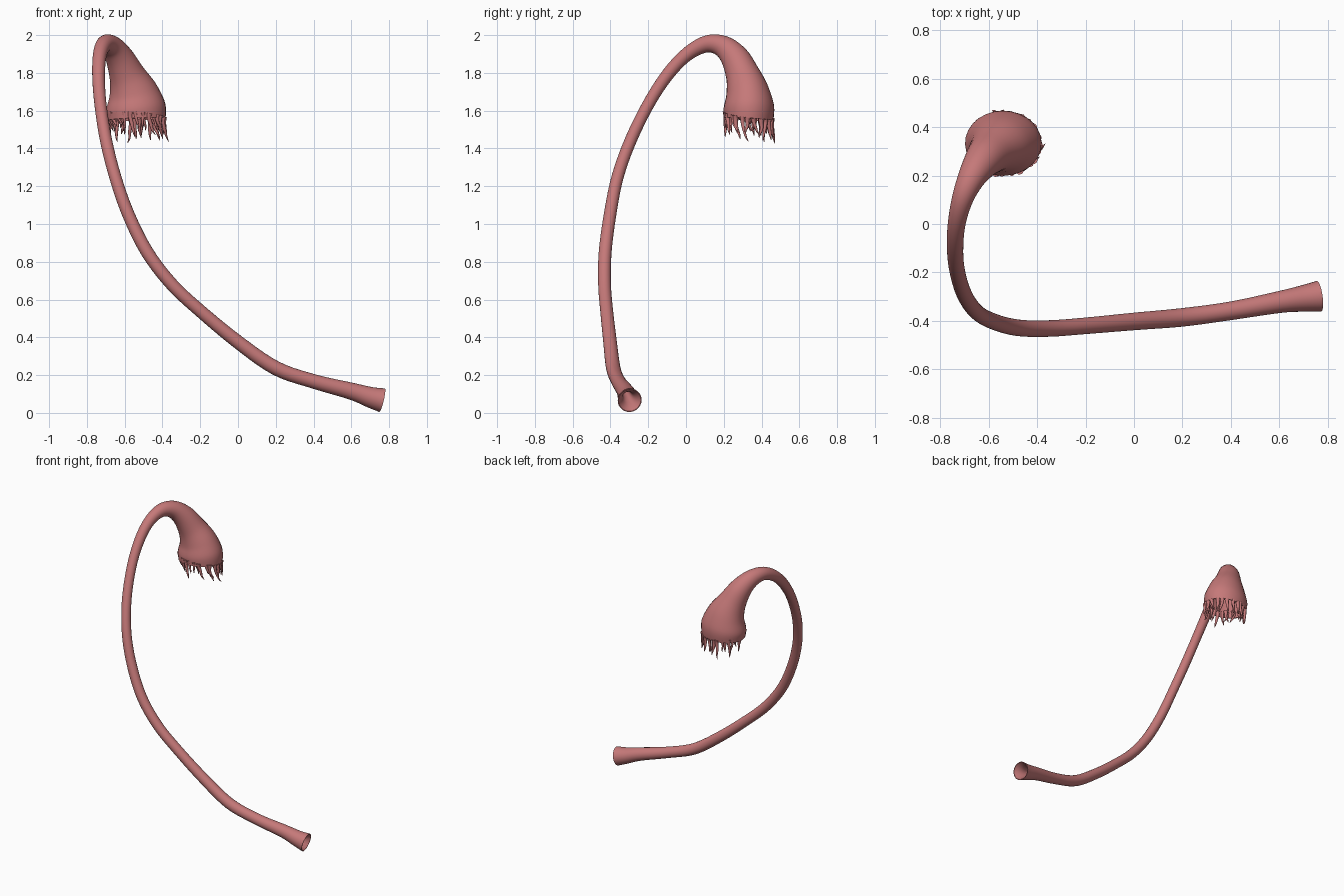
import bpy, bmesh, math, random
from mathutils import Vector

if "Cube" in bpy.data.objects:
    bpy.data.objects.remove(bpy.data.objects["Cube"])

random.seed(7)
flesh = bpy.data.materials.new("flesh")
flesh.diffuse_color = (0.56, 0.19, 0.19, 1)
flesh.use_nodes = True
flesh.node_tree.nodes["Principled BSDF"].inputs["Base Color"].default_value = flesh.diffuse_color


def spline(pts, steps):
    """Catmull-Rom interpolation of tuples of any length."""
    p = [pts[0]] + list(pts) + [pts[-1]]
    out = []
    for i in range(1, len(p) - 2):
        for s in range(steps):
            t = s / steps
            out.append([0.5 * (2 * b + (c - a) * t + (2 * a - 5 * b + 4 * c - d) * t * t
                               + (3 * b - a - 3 * c + d) * t ** 3)
                        for a, b, c, d in zip(*p[i - 1:i + 3])])
    out.append(list(pts[-1]))
    return out


def frames(centers, side):
    """Parallel-transported cross-section axes along a path."""
    res = []
    for i, c in enumerate(centers):
        t = (centers[min(i + 1, len(centers) - 1)] - centers[max(i - 1, 0)]).normalized()
        side = (side - t * side.dot(t)).normalized()
        res.append((side, t.cross(side)))
    return res


def ring(bm, c, frame, r, n, squash=1.0):
    u, v = frame
    verts = []
    for k in range(n):
        a = 2 * math.pi * k / n
        d = (u * math.cos(a) + v * math.sin(a)) * r
        d.y *= squash
        verts.append(bm.verts.new(c + d))
    return verts


def bridge(bm, a, b):
    n = len(a)
    for k in range(n):
        bm.faces.new((a[k], a[(k + 1) % n], b[(k + 1) % n], b[k]))


def finish(bm, name):
    bmesh.ops.recalc_face_normals(bm, faces=bm.faces)
    me = bpy.data.meshes.new(name)
    bm.to_mesh(me)
    bm.free()
    me.materials.append(flesh)
    ob = bpy.data.objects.new(name, me)
    bpy.context.collection.objects.link(ob)
    bpy.ops.object.select_all(action='DESELECT')
    ob.select_set(True)
    bpy.context.view_layer.objects.active = ob
    bpy.ops.object.shade_smooth_by_angle(angle=math.radians(50))
    return ob


# Hollow duct: x, y, z, radius, y squash, bore fraction
path = [
    (.763, -.298, .067, .064, 1, .93), (.70, -.307, .083, .055, 1, .55),
    (.60, -.322, .115, .045, 1, .4), (.40, -.358, .167, .038, 1, .4),
    (.20, -.385, .237, .038, 1, .4), (0, -.402, .375, .036, 1, .4),
    (-.20, -.42, .54, .034, 1, .4), (-.35, -.431, .68, .034, 1, .4),
    (-.48, -.428, .85, .034, 1, .4), (-.58, -.402, 1.05, .033, 1, .4),
    (-.65, -.362, 1.25, .032, 1, .4), (-.70, -.29, 1.45, .032, 1, .4),
    (-.73, -.19, 1.65, .032, 1, .4), (-.738, -.09, 1.80, .034, 1, .4),
    (-.73, .01, 1.902, .037, 1, .4), (-.705, .11, 1.953, .045, 1, .4),
    (-.668, .195, 1.94, .058, 1, .45), (-.627, .258, 1.88, .075, 1, .5),
    (-.588, .30, 1.79, .096, .94, .6), (-.556, .325, 1.70, .131, .87, .75),
    (-.541, .333, 1.62, .157, .85, .87), (-.537, .331, 1.555, .154, .85, .95)]
pts = spline(path, 5)
centers = [Vector(p[:3]) for p in pts]
fr = frames(centers, Vector((0, 0, 1)))
SIDES = 28
bm = bmesh.new()
outer = [ring(bm, c, f, p[3], SIDES, p[4]) for c, f, p in zip(centers, fr, pts)]
inner = [ring(bm, c, f, p[3] * p[5], SIDES, p[4]) for c, f, p in zip(centers, fr, pts)]
loop = outer + inner[::-1]
for i in range(len(loop)):
    bridge(bm, loop[i], loop[(i + 1) % len(loop)])
finish(bm, "duct")


# Fringe: tapering wavy fingers hanging from the bell rim
def finger(bm, root, out, length, r):
    tang = Vector((-out.y, out.x, 0))
    sway, bend = random.uniform(-.03, .03), random.uniform(-.012, .018)
    ctrl = []
    for s, w in ((0, 1.5), (.2, 1.1), (.5, .85), (.8, .55), (1, .12)):
        q = root + Vector((0, 0, -length * s)) + out * bend * s * s
        q += tang * (sway * s * s + random.uniform(-.004, .004) * (s > 0))
        q += Vector((.012, .012, 0)) * s * s
        ctrl.append((*q, r * w))
    ps = spline(ctrl, 3)
    cs = [Vector(p[:3]) for p in ps]
    rings = [ring(bm, c, f, p[3], 8) for c, f, p in zip(cs, frames(cs, out), ps)]
    for a, b in zip(rings, rings[1:]):
        bridge(bm, a, b)
    bm.faces.new(rings[0])
    bm.faces.new(rings[-1])


bm = bmesh.new()
rim = centers[-1]
for count, scale, lo, hi in ((24, .94, .07, .135), (9, .78, .06, .10)):
    for k in range(count):
        a = 2 * math.pi * (k + random.uniform(-.25, .25)) / count
        out = Vector((math.cos(a), math.sin(a), 0))
        # longer fingers towards the back right of the bell
        length = random.uniform(lo, hi) + .02 * max(0, out.x * .3 + out.y * .9)
        root = rim + Vector((out.x * .154, out.y * .131, 0)) * scale
        root.z += .02 - .018 * out.y - .012 * out.x
        finger(bm, root, out, length, random.uniform(.008, .012))
finish(bm, "fringe")
